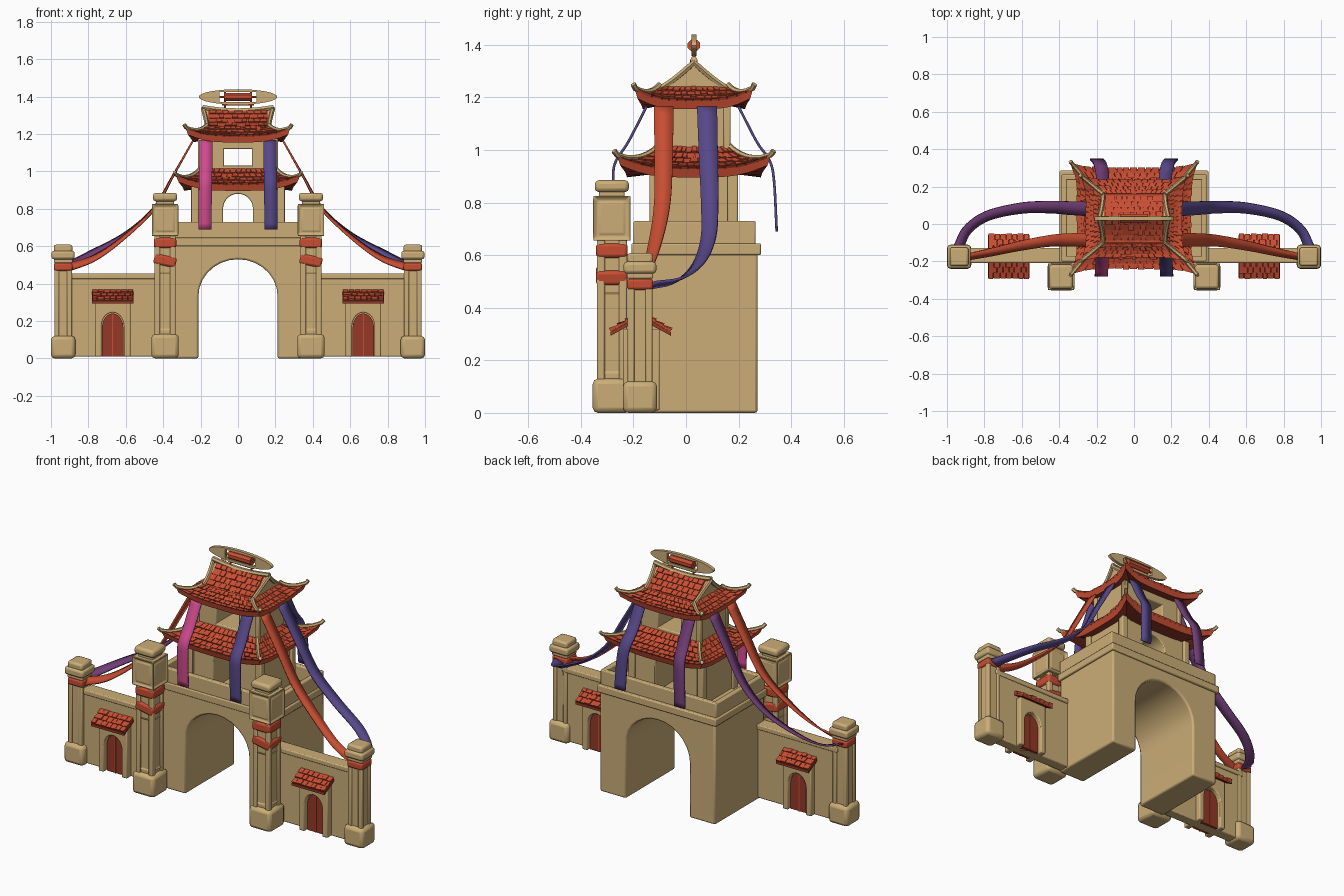
import bpy, bmesh, math, random
from mathutils import Vector, Matrix

if "Cube" in bpy.data.objects:
    bpy.data.objects.remove(bpy.data.objects["Cube"])
random.seed(4)

def mat(name, c):
    m = bpy.data.materials.new(name)
    m.diffuse_color = (*c, 1)
    m.use_nodes = True
    m.node_tree.nodes["Principled BSDF"].inputs["Base Color"].default_value = m.diffuse_color
    return m

STONE = mat("sandstone", (0.60, 0.42, 0.185))
RED = mat("tile red", (0.58, 0.075, 0.032))
DARK = mat("dark door red", (0.30, 0.04, 0.02))
INDIGO = mat("indigo cloth", (0.095, 0.065, 0.25))
VIOLET = mat("violet cloth", (0.16, 0.048, 0.18))
PINK = mat("pink cloth", (0.62, 0.07, 0.27))
CY = 0.03          # depth centre of the tower

def finish(name, bm, m, bevel=0.0, segs=2):
    bmesh.ops.recalc_face_normals(bm, faces=bm.faces)
    me = bpy.data.meshes.new(name)
    bm.to_mesh(me); bm.free()
    me.materials.append(m)
    ob = bpy.data.objects.new(name, me)
    bpy.context.collection.objects.link(ob)
    if bevel:
        b = ob.modifiers.new("bevel", 'BEVEL')
        b.width, b.segments, b.limit_method = bevel, segs, 'ANGLE'
    return ob

def box(name, x, y, z, m=STONE, bevel=0.006, inset=0.0, tilt=0.0):
    """Box from (min,max) ranges; inset sinks a panel in the four sides."""
    bm = bmesh.new()
    c = Vector(((x[0]+x[1])/2, (y[0]+y[1])/2, (z[0]+z[1])/2))
    M = Matrix.Translation(c) @ Matrix.Rotation(tilt, 4, 'Y') @ Matrix.Diagonal((x[1]-x[0], y[1]-y[0], z[1]-z[0], 1))
    bmesh.ops.create_cube(bm, size=1, matrix=M)
    if inset:
        bm.normal_update()
        sides = [f for f in bm.faces if abs(f.normal.z) < 0.5]
        bmesh.ops.inset_individual(bm, faces=sides, thickness=inset, depth=-0.012)
        bmesh.ops.inset_individual(bm, faces=sides, thickness=0.012, depth=0.006)
    return finish(name, bm, m, bevel)

def cbox(name, cx, cy, h, z, m=STONE, bevel=0.006, **k):
    return box(name, (cx-h, cx+h), (cy-h, cy+h), z, m, bevel, **k)

def prism(name, pts, a, b, m=STONE, axis='y', bevel=0.0):
    bm = bmesh.new()
    put = (lambda p, v: (p[0], v, p[1])) if axis == 'y' else (lambda p, v: (v, p[0], p[1]))
    A, B = ([bm.verts.new(put(p, v)) for p in pts] for v in (a, b))
    bm.faces.new(A); bm.faces.new(B[::-1])
    for i in range(len(pts)):
        j = (i+1) % len(pts)
        bm.faces.new((A[i], A[j], B[j], B[i]))
    return finish(name, bm, m, bevel)

def arch(cx, w, z0, spring, top, n=14):
    arc = [(cx + w*math.cos(math.pi*i/n), spring + (top-spring)*math.sin(math.pi*i/n)) for i in range(n+1)]
    return [(cx+w, z0)] + arc + [(cx-w, z0)]

def gate(name, cx, half, z, opening, y, bevel=0.006):
    pts = [(cx-half, z[0]), (cx-half, z[1]), (cx+half, z[1]), (cx+half, z[0])]
    return prism(name, pts + arch(cx, *opening), *y, bevel=bevel)

def tiles(name, funcs, rows, cols):
    """Uneven roof tiles on surfaces given as f(s in -1..1, t from top to eave)."""
    bm = bmesh.new()
    for f in funcs:
        n = (f(0.1, .5)-f(-0.1, .5)).cross(f(0, .6)-f(0, .4)).normalized()
        if n.z < 0: n = -n
        for r in range(rows):
            t0, t1 = r/rows, (r+1)/rows
            cuts = [-1] + [-1 + 2*(c + 0.5*(r % 2) + random.uniform(-.15, .15))/cols for c in range(1, cols)] + [1]
            for s0, s1 in zip(cuts, cuts[1:]):
                e = (s1-s0)*0.05
                q = [f(s0+e, t0), f(s1-e, t0), f(s1-e, t1), f(s0+e, t1)]
                h = random.uniform(.006, .014)
                lift = (h*.4, h*.4, h, h)
                lo = [bm.verts.new(p - n*.004) for p in q]
                hi = [bm.verts.new(p + n*l) for p, l in zip(q, lift)]
                bm.faces.new(hi)
                for i in range(4):
                    j = (i+1) % 4
                    bm.faces.new((lo[i], lo[j], hi[j], hi[i]))
    return finish(name, bm, RED)

def tube(name, pts, r, m=STONE):
    cu = bpy.data.curves.new(name, 'CURVE')
    cu.dimensions, cu.bevel_depth, cu.bevel_resolution, cu.use_fill_caps = '3D', r, 1, True
    sp = cu.splines.new('POLY')
    sp.points.add(len(pts)-1)
    for p, c in zip(sp.points, pts): p.co = (*c, 1)
    tmp = bpy.data.objects.new(name, cu)
    me = bpy.data.meshes.new_from_object(tmp)
    bpy.data.objects.remove(tmp)
    me.materials.clear(); me.materials.append(m)
    ob = bpy.data.objects.new(name, me)
    bpy.context.collection.objects.link(ob)

def ribbon(name, pts, w0, w1, m, n=6):
    """Cloth strip through pts; w0, w1 are half-width vectors at each end."""
    P = [Vector(p) for p in pts]
    P = [2*P[0]-P[1]] + P + [2*P[-1]-P[-2]]
    path = []
    for i in range(1, len(P)-2):
        a, b, c, d = P[i-1:i+3]
        for k in range(n + (i == len(P)-3)):
            t = k/n
            path.append(.5*(2*b + (c-a)*t + (2*a-5*b+4*c-d)*t*t + (3*b-a-3*c+d)*t**3))
    bm = bmesh.new()
    prev = None
    for i, p in enumerate(path):
        w = Vector(w0).lerp(Vector(w1), (i/(len(path)-1))**1.5)
        cur = (bm.verts.new(p-w), bm.verts.new(p+w))
        if prev: bm.faces.new((prev[0], prev[1], cur[1], cur[0]))
        prev = cur
    s = finish(name, bm, m).modifiers.new("thick", 'SOLIDIFY')
    s.thickness, s.offset = 0.01, 0

def skirt_roof(name, h0, h1, z0, z1, lift, rows, cols):
    """Four curved slopes with upturned corners, fascia, soffit and hip ridges."""
    def side(k):
        def f(s, t):
            hx, hy = (h0[i] + (h1[i]-h0[i])*t for i in (0, 1))
            g = 1 + 0.1*abs(s)**6*t*t
            z = z0 + (z1-z0)*(1-max(0, 1-t)**1.6) + lift*abs(s)**4*t*t
            x, y = [(s*hx, -hy), (hx, s*hy), (-s*hx, hy), (-hx, -s*hy)][k]
            return Vector((x*g, CY + y*g, z))
        return f
    fs = [side(k) for k in range(4)]
    N = 12
    ring = lambda t: [f(-1 + 2*i/N, t) for f in fs for i in range(N)]
    loops = [ring(t/5) for t in range(6)]
    loops.append([Vector((p.x*.96, CY+(p.y-CY)*.96, p.z-.032)) for p in loops[-1]])
    loops.append([Vector((p.x*.9, CY+(p.y-CY)*.9, z1-.015)) for p in loops[0]])
    bm = bmesh.new()
    V = [[bm.verts.new(p) for p in L] for L in loops]
    for ri, (A, B) in enumerate(zip(V, V[1:])):
        for i in range(len(A)):
            j = (i+1) % len(A)
            bm.faces.new((A[i], A[j], B[j], B[i])).material_index = int(ri == 6)
    bm.faces.new(V[0])
    finish(name, bm, RED).data.materials.append(DARK)
    tiles(name + "_tiles", fs, rows, cols)
    for f in fs:
        tube(name + "_hip", [f(1, t/6) + Vector((0, 0, .008)) for t in range(7)] +
             [f(1, 1.06) + Vector((0, 0, .018))], 0.011)

# main gate block, ledge and parapet
gate("gate_block", 0, 0.385, (0, 0.61), (0.212, 0, 0.33, 0.53), (-0.2, 0.272), bevel=0.01)
box("terrace_ledge", (-.398, .398), (-.208, .285), (.6, .645))
for y in (-.2, .235):
    box("parapet_long", (-.388, .388), (y, y+.03), (.64, .73))
for x in (-.388, .358):
    box("parapet_short", (x, x+.03), (-.2, .265), (.64, .73))

# lower storey with open arch, upper storey with open window
gate("lower_storey", 0, 0.235, (.64, .94), (0.08, .64, .8, .88), (CY-.15, CY+.15))
box("upper_sill", (-.205, .205), (CY-.13, CY+.13), (.9, 1.03))
box("upper_lintel", (-.205, .205), (CY-.13, CY+.13), (1.12, 1.2))
for s in (-1, 1):
    box("upper_wall", sorted((s*.075, s*.205)), (CY-.13, CY+.13), (1.0, 1.18))
    for y in (-1, 1):
        cbox("lower_corner_post", s*.23, CY+y*.148, .02, (.64, .92))
        cbox("upper_corner_post", s*.2, CY+y*.126, .014, (1.0, 1.18))

# roofs
skirt_roof("lower_roof", (.2, .13), (.3, .265), 1.012, .928, .045, 5, 15)
skirt_roof("upper_roof", (.165, .13), (.253, .203), 1.24, 1.187, .04, 4, 13)
gz = lambda u: 1.225 + .105*max(0, 1-u)**1.3      # gable height, u = 0 at ridge
prof = [(CY + i/8*.145, gz(abs(i)/8)) for i in range(-8, 9)]
prism("gable_core", prof + [(CY, 1.2)], -.16, .16, RED, 'x')
for s in (-1, 1):
    prism("gable_end", prof + [(CY, 1.2)], s*.158, s*.17, STONE, 'x')
    tube("gable_edge", [(s*(.165+.022*(1-abs(i)/8)**2), p[0], p[1]+.004) for i, p in zip(range(-8, 9), prof)], .012)
tiles("gable_tiles", [lambda a, t, s=s: Vector((a*.155, CY + s*t*.14, gz(t))) for s in (-1, 1)], 5, 9)
tube("ridge", [(x/5*.19, CY, 1.325 + .018*(abs(x)/5)**2) for x in range(-5, 6)], .014)

# oval crest on posts, open in the middle
for d in (-1, 1):
    half = [(.21*math.cos(a*math.pi/16), 1.398 + d*.041*math.sin(a*math.pi/16)) for a in range(17)]
    slot = [(-.1, 1.398), (-.1, 1.398+d*.026), (.1, 1.398+d*.026), (.1, 1.398)]
    prism("crest_oval", half + slot, CY-.01, CY+.01)
prism("crest_core", [(CY+.026*math.cos(a*math.pi/4+.39), 1.398+.024*math.sin(a*math.pi/4+.39)) for a in range(8)], -.075, .075, RED, 'x')
tube("crest_axle", [(-.11, CY, 1.398), (.11, CY, 1.398)], .006, RED)
tube("crest_rail", [(-.085, CY, 1.357), (.085, CY, 1.357)], .006, RED)

for s in (-1, 1):
    tube("crest_post", [(s*.07, CY, 1.32), (s*.07, CY, 1.43)], .006, RED)

    # tall front pillars
    X, Y = s*.39, -.282
    cbox("pillar_base", X, Y, .073, (0, .13), bevel=.02)
    cbox("pillar_core", X, Y, .048, (.1, .68))
    cbox("pillar_panel", X, Y, .053, (.15, .46), bevel=0, inset=.03)
    for a in (-1, 1):
        for b in (-1, 1):
            cbox("pillar_corner", X+a*.042, Y+b*.042, .015, (.12, .66))
    cbox("pillar_band_upper", X, Y, .06, (.59, .645), RED, .012)
    cbox("pillar_band_lower", X, Y, .06, (.495, .55), RED, .012, tilt=.2)
    cbox("pillar_lantern", X, Y, .073, (.655, .825), bevel=.01, inset=.026)
    cbox("pillar_neck", X, Y, .048, (.81, .85))
    cbox("pillar_cap", X, Y, .065, (.84, .885), bevel=.015)

    # side walls with coping
    box("side_wall", sorted((s*.37, s*.92)), (-.2, -.135), (.01, .44))
    box("wall_coping", sorted((s*.37, s*.92)), (-.208, -.127), (.425, .455))

    # end posts
    X, Y = s*.935, -.175
    cbox("end_post_base", X, Y, .065, (0, .12), bevel=.02)
    cbox("end_post_core", X, Y, .04, (.1, .54))
    for a in (-1, 1):
        for b in (-1, 1):
            cbox("end_post_corner", X+a*.034, Y+b*.034, .013, (.1, .5))
    cbox("end_post_band", X, Y, .05, (.468, .51), RED, .01)
    cbox("end_post_collar", X, Y, .05, (.51, .535))
    cbox("end_post_cap", X, Y, .062, (.53, .575), bevel=.012)
    cbox("end_post_top", X, Y, .05, (.565, .608), bevel=.012)

    # small doors with tiled canopies on both faces of the wall
    X = s*.67
    gate("door_frame", X, .095, (.01, .32), (.06, .01, .17, .245), (-.24, -.1))
    prism("door", arch(X, .057, .01, .165, .24), -.212, -.124, DARK)
    box("door_split", (X-.003, X+.003), (-.216, -.12), (.01, .235), RED, 0)
    for d in (-1, 1):
        c = -.1725
        slope = lambda a, t, d=d: Vector((X + a*.11, c + d*(.025 + t*.09), .365 - t*.053))
        prism("canopy_board", [(c+d*.02, .362), (c+d*.115, .307), (c+d*.115, .293), (c+d*.02, .345)], X-.11, X+.11, DARK, 'x')
        tiles("canopy_tiles", [slope], 3, 7)

    # swags from the upper eave to the end posts
    ribbon("front_swag", [(s*.24, -.085, 1.165), (s*.345, -.085, .98), (s*.45, -.09, .8), (s*.6, -.115, .655),
           (s*.76, -.15, .54), (s*.91, -.18, .485)], (0, .037, 0), (0, .014, .02), RED)
    ribbon("back_swag", [(s*.24, .08, 1.165), (s*.345, .085, .98), (s*.45, .09, .8), (s*.6, .085, .665),
           (s*.78, .045, .565), (s*.89, -.03, .505), (s*.94, -.13, .485)], (0, .038, 0), (s*.025, .01, .012),
           INDIGO if s > 0 else VIOLET)

    # hanging banners front and back
    ribbon("front_banner", [(s*.17, -.15, 1.165), (s*.172, -.22, 1.03), (s*.174, -.268, .955), (s*.175, -.277, .88),
           (s*.176, -.272, .69)], (.035, 0, 0), (.035, 0, 0), INDIGO if s > 0 else PINK)
    ribbon("back_banner", [(s*.165, .2, 1.165), (s*.17, .27, 1.03), (s*.18, .318, .96), (s*.19, .335, .88),
           (s*.2, .345, .69)], (.035, 0, 0), (.035, 0, 0), INDIGO if s > 0 else VIOLET)

# smooth shading with sharp edges kept
bpy.ops.object.select_all(action='SELECT')
bpy.context.view_layer.objects.active = bpy.context.selected_objects[0]
bpy.ops.object.shade_smooth_by_angle(angle=math.radians(35))
